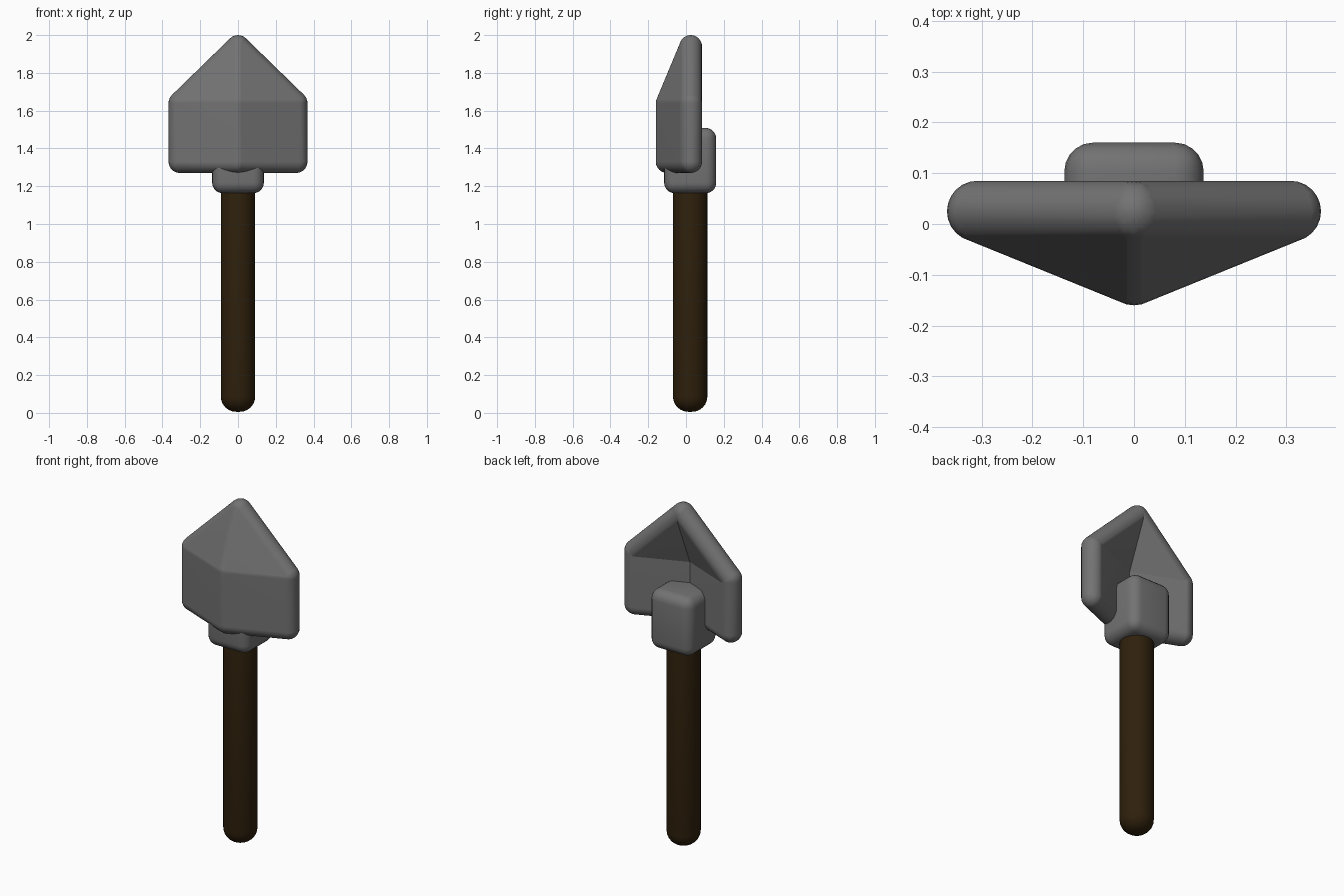
import bpy, bmesh, math
from mathutils import Vector

if "Cube" in bpy.data.objects:
    bpy.data.objects.remove(bpy.data.objects["Cube"])

CY = 0.022  # depth of the shared centre line


def paint(obj, name, color):
    mat = bpy.data.materials.get(name) or bpy.data.materials.new(name)
    mat.diffuse_color = (*color, 1)
    mat.use_nodes = True
    mat.node_tree.nodes["Principled BSDF"].inputs["Base Color"].default_value = mat.diffuse_color
    obj.data.materials.append(mat)


def smooth(obj, angle=40):
    bpy.ops.object.select_all(action='DESELECT')
    obj.select_set(True)
    bpy.context.view_layer.objects.active = obj
    bpy.ops.object.shade_smooth_by_angle(angle=math.radians(angle))


def round_edges(obj, width, segments):
    mod = obj.modifiers.new("round", 'BEVEL')
    mod.width = width
    mod.segments = segments
    mod.limit_method = 'ANGLE'
    mod.angle_limit = math.radians(40)
    bpy.context.view_layer.objects.active = obj
    bpy.ops.object.modifier_apply(modifier=mod.name)
    smooth(obj)


def ball(c, r, seg=24, rings=12):
    """Points on a small sphere around c."""
    pts = [c + Vector((0, 0, r)), c - Vector((0, 0, r))]
    for i in range(1, rings):
        t = math.pi * i / rings
        for j in range(seg):
            a = 2 * math.pi * j / seg
            pts.append(c + r * Vector((math.sin(t) * math.cos(a),
                                       math.sin(t) * math.sin(a), math.cos(t))))
    return pts


WOOD = ("dark_wood", (0.028, 0.0145, 0.0036))
STEEL = ("dull_steel", (0.17, 0.17, 0.17))

# Handle: round wooden rod with a domed end
bpy.ops.mesh.primitive_cylinder_add(vertices=32, radius=0.091, depth=1.3,
                                    location=(0, CY, 0.656))
handle = bpy.context.object
handle.name = "handle"
round_edges(handle, 0.08, 6)
paint(handle, *WOOD)

# Socket: rounded block joining handle and blade
bpy.ops.mesh.primitive_cube_add(size=1, location=(0, CY, 1.336))
socket = bpy.context.object
socket.name = "socket"
socket.scale = (0.274, 0.276, 0.346)
bpy.ops.object.transform_apply(location=False, rotation=False, scale=True)
round_edges(socket, 0.056, 5)
paint(socket, *STEEL)

# Blade: folded pointed plate, each facet a thick panel with round edges
R = 0.06
ridge_low, ridge_top = (0, -0.1, 1.33), (0, -0.1, 1.64)
tip = (0, 0.025, 1.94)
bm = bmesh.new()
for s in (-1, 1):
    low, high = (s * 0.308, 0.025, 1.33), (s * 0.308, 0.025, 1.64)
    for facet in ((ridge_low, low, high, ridge_top), (ridge_top, high, tip)):
        verts = [bm.verts.new(p) for c in facet for p in ball(Vector(c), R)]
        bmesh.ops.convex_hull(bm, input=verts)
loose = [v for v in bm.verts if not v.link_faces]
bmesh.ops.delete(bm, geom=loose, context='VERTS')
bmesh.ops.recalc_face_normals(bm, faces=bm.faces[:])
mesh = bpy.data.meshes.new("blade")
bm.to_mesh(mesh)
bm.free()
blade = bpy.data.objects.new("blade", mesh)
bpy.context.collection.objects.link(blade)
smooth(blade)
paint(blade, *STEEL)
normals = blade.modifiers.new("even_shading", 'WEIGHTED_NORMAL')
normals.keep_sharp = True
